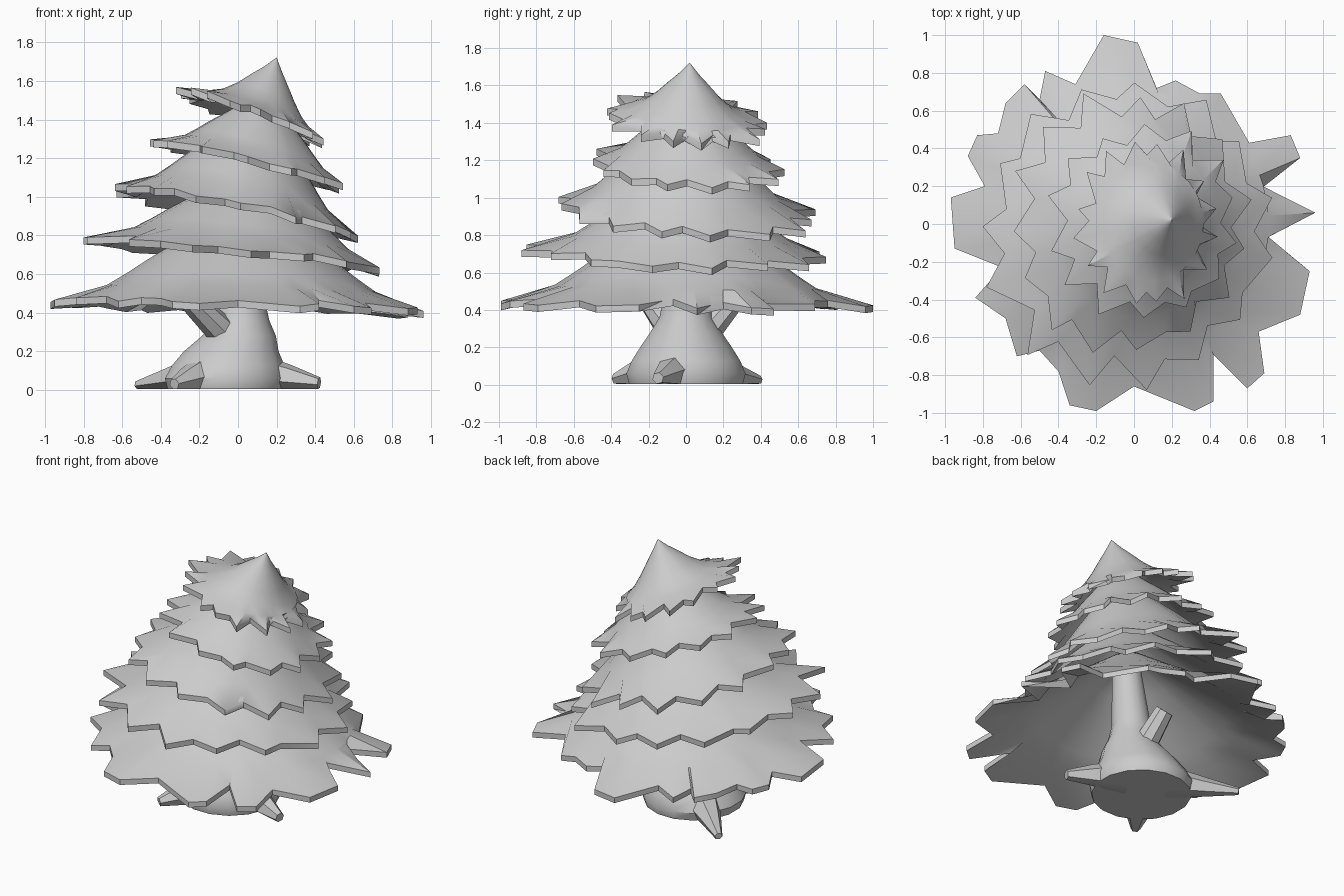
import bpy, bmesh, math, random
from mathutils import Vector

if "Cube" in bpy.data.objects:
    bpy.data.objects.remove(bpy.data.objects["Cube"])

random.seed(4)


def loft(name, rings):
    """Skin a closed body through rings of equal point count, ends capped."""
    bm = bmesh.new()
    rows = [[bm.verts.new(p) for p in ring] for ring in rings]
    n = len(rows[0])
    for a, b in zip(rows, rows[1:]):
        for i in range(n):
            j = (i + 1) % n
            bm.faces.new((a[i], a[j], b[j], b[i]))
    bm.faces.new(rows[0])
    bm.faces.new(rows[-1])
    bmesh.ops.remove_doubles(bm, verts=bm.verts, dist=1e-5)
    bmesh.ops.recalc_face_normals(bm, faces=bm.faces)
    me = bpy.data.meshes.new(name)
    bm.to_mesh(me)
    bm.free()
    ob = bpy.data.objects.new(name, me)
    bpy.context.collection.objects.link(ob)
    bpy.ops.object.select_all(action='DESELECT')
    ob.select_set(True)
    bpy.context.view_layer.objects.active = ob
    bpy.ops.object.shade_smooth_by_angle(angle=math.radians(38))
    return ob


# Flared skirt profiles: (radius fraction, height fraction)
SKIRT = [(0.004, 1), (.25, .7), (.38, .54), (.5, .4), (.6, .275), (.7, .16)]
CROWN = [(0.004, 1), (.12, .8), (.25, .61), (.4, .38), (.55, .2), (.7, .1)]
THICK = .036


def tier(name, centre, radii, apex, tilt, rim, profile=SKIRT):
    """Tilted skirt shell; rim is a ccw list of unit-scale (x, y) points."""
    c, top = Vector(centre), Vector(apex)
    h = top.z - c.z
    angles = [math.atan2(y, x) for x, y in rim]

    def point(x, y, rf, hf):
        dx, dy = x * radii[0], y * radii[1]
        return Vector((c.x + (top.x - c.x) * (1 - rf) + dx,
                       c.y + (top.y - c.y) * (1 - rf) + dy,
                       c.z + h * hf + tilt[0] * dx + tilt[1] * dy))

    rings = [[point(rf * math.cos(a), rf * math.sin(a), rf, hf) for a in angles]
             for rf, hf in profile]
    edge = []
    for x, y in rim:
        p = point(x, y, 1, max(0, (1 - math.hypot(x, y)) * .2))
        p.z += random.uniform(-.01, .01)
        edge.append(p)
    rings.append(edge)
    under = [[p - Vector((0, 0, THICK)) for p in ring] for ring in reversed(rings)]
    loft(name, rings + under)


def jagged(teeth, depth):
    """Irregular toothed outline around the unit circle."""
    pts, n = [], teeth * 2
    for i in range(n):
        a = math.tau * (i + random.uniform(-.3, .3)) / n
        r = random.uniform(.94, 1.05) if i % 2 else 1 - depth * random.uniform(.75, 1.15)
        pts.append((r * math.cos(a), r * math.sin(a)))
    return pts


# Bottom skirt outline, broad uneven boughs
BOTTOM = [(.96, .06), (.68, .2), (.88, .35), (.83, .47), (.61, .43), (.46, .69), (.35, .69),
          (.22, .76), (.12, .72), (.02, .96), (-.16, 1), (-.31, .74), (-.47, .81), (-.5, .66),
          (-.58, .74), (-.68, .64), (-.72, .48), (-.83, .47), (-.88, .36), (-.79, .2),
          (-.97, .14), (-.95, -.13), (-.7, -.23), (-.84, -.39), (-.68, -.5), (-.62, -.7),
          (-.5, -.67), (-.4, -.78), (-.34, -.96), (-.2, -.99), (0, -.86), (.32, -.99),
          (.42, -.94), (.42, -.69), (.6, -.87), (.69, -.79), (.66, -.57), (.88, -.48),
          (.93, -.25), (.71, -.07)]

# Foliage tiers, bottom to top
tier("foliage_tier_1", (0, 0, .435), (1, 1), (.05, 0, 1.0), (-.025, -.015), BOTTOM)
tier("foliage_tier_2", (-.03, -.04, .71), (.79, .82), (.12, 0, 1.2), (-.1, -.025), jagged(15, .17))
tier("foliage_tier_3", (-.03, 0, .93), (.64, .71), (.13, 0, 1.5), (-.2, -.06), jagged(15, .18))
tier("foliage_tier_4", (.055, .01, 1.175), (.51, .53), (.15, .02, 1.56), (-.24, -.04), jagged(14, .19))
tier("foliage_tier_5", (.065, 0, 1.425), (.375, .44), (.2, .02, 1.72), (-.36, -.09),
     jagged(16, .22), CROWN)


def tube(name, stops, sides, upright=False):
    """Tapered tube through (x, y, z, radius) stops, flattened at the ground."""
    pts = [Vector(s[:3]) for s in stops]
    axis = Vector((0, 0, 1)) if upright else (pts[-1] - pts[0]).normalized()
    u = axis.orthogonal().normalized()
    v = axis.cross(u)
    rings = []
    for p, s in zip(pts, stops):
        ring = []
        for i in range(sides):
            a = math.tau * (i + .5) / sides
            q = p + s[3] * (u * math.cos(a) + v * math.sin(a))
            q.z = max(q.z, .005)
            ring.append(q)
        rings.append(ring)
    loft(name, rings)


# Flared trunk
tube("trunk", [(-.06, 0, .005, .31), (-.06, 0, .06, .325), (-.05, 0, .13, .295),
               (-.035, 0, .2, .25), (.005, 0, .28, .195), (.02, 0, .36, .145),
               (.02, 0, .45, .125), (.06, 0, .85, .09)], 16, True)

# Roots
tube("root_right", [(.05, -.03, .08, .12), (.25, -.09, .06, .078), (.42, -.15, .035, .032)], 6)
tube("root_front", [(-.15, -.12, .08, .12), (-.26, -.28, .05, .07), (-.33, -.38, .03, .03)], 6)
tube("root_back", [(-.18, .1, .08, .12), (-.36, .25, .05, .07), (-.52, .39, .025, .025)], 6)

# Short boughs under the foliage
tube("bough_front", [(-.02, -.03, .24, .085), (-.13, -.12, .35, .075), (-.27, -.22, .49, .06)], 8)
tube("bough_back", [(.02, .04, .22, .085), (.0, .15, .33, .075), (-.02, .27, .47, .06)], 8)
